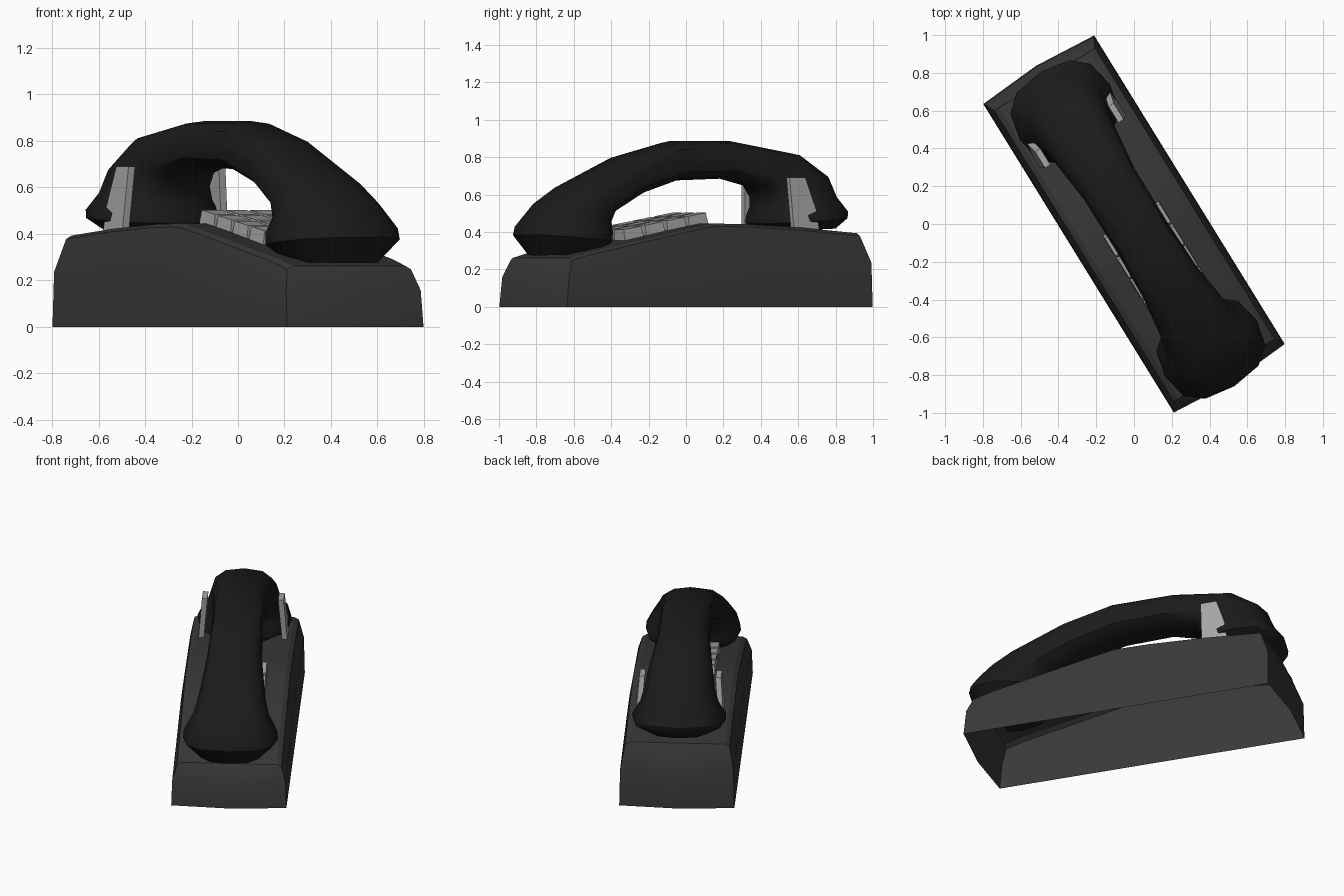
import bpy, bmesh, math
from mathutils import Matrix, Vector

if "Cube" in bpy.data.objects:
    bpy.data.objects.remove(bpy.data.objects["Cube"])

TURN = Matrix.Rotation(math.radians(31.7), 4, 'Z')   # whole phone stands diagonally


def material(name, v, b=0.0):
    m = bpy.data.materials.new(name)
    m.diffuse_color = (v, v, v + b, 1)
    m.use_nodes = True
    m.node_tree.nodes["Principled BSDF"].inputs["Base Color"].default_value = m.diffuse_color
    return m


BODY = material("dark_grey", 0.04)
BLACK = material("black", 0.011)
LIGHT = material("light_grey", 0.38, 0.02)


def finish(bm, name, mat, smooth=0):
    bmesh.ops.recalc_face_normals(bm, faces=bm.faces)
    bm.transform(TURN)
    me = bpy.data.meshes.new(name)
    bm.to_mesh(me)
    bm.free()
    me.materials.append(mat)
    ob = bpy.data.objects.new(name, me)
    bpy.context.collection.objects.link(ob)
    if smooth:
        bpy.ops.object.select_all(action='DESELECT')
        ob.select_set(True)
        bpy.context.view_layer.objects.active = ob
        bpy.ops.object.shade_smooth_by_angle(angle=math.radians(smooth))
    return ob


# Body: cross-sections lofted front to back, open underneath
# (y at base, y at shoulder, y at top, height)
stations = [(-.96, -.945, -.91, .262), (-.80, -.80, -.80, .292), (-.42, -.42, -.42, .368),
            (-.20, -.20, -.20, .412), (-.02, -.02, -.02, .445), (.20, .20, .20, .442),
            (.55, .55, .55, .423), (.96, .955, .90, .393)]
bm = bmesh.new()
rows = []
for yb, ym, yt, h in stations:
    half = [(.345, yb, 0), (.34, ym, h * .6), (.313, yt, h - .015), (.285, yt, h)]
    pts = [(-x, y, z) for x, y, z in half] + [(0, yt, h)] + half[::-1]
    rows.append([bm.verts.new(p) for p in pts])
for a, b in zip(rows, rows[1:]):
    for i in range(8):
        bm.faces.new((a[i], a[i + 1], b[i + 1], b[i]))
# slightly bulging end walls
for row, (yb, ym, yt, h), s in ((rows[0], stations[0], -1), (rows[-1], stations[-1], 1)):
    mid = [bm.verts.new((0, yb + s * .025, 0)), bm.verts.new((0, ym + s * .025, h * .6)),
           bm.verts.new((0, yt + s * .02, h - .015)), row[4]]
    for k in range(3):
        bm.faces.new((row[k], row[k + 1], mid[k + 1], mid[k]))
        bm.faces.new((row[8 - k], row[7 - k], mid[k + 1], mid[k]))
finish(bm, "body", BODY, 25)

# Handset: twelve-sided rings swept from mouth cup over the grip to ear cup
# (outer y, outer z, inner y, inner z, half width)
rings = [(-.94, .275, -.60, .285, .19), (-1.01, .385, -.54, .345, .285),
         (-1.0, .43, -.535, .40, .28), (-.90, .555, -.53, .45, .225),
         (-.765, .645, -.50, .505, .20), (-.42, .807, -.32, .60, .165),
         (-.11, .885, -.08, .675, .155), (.28, .885, .22, .685, .157),
         (.66, .82, .41, .64, .19), (.84, .70, .455, .58, .21),
         (.885, .59, .46, .53, .235), (.945, .51, .45, .48, .28),
         (.94, .475, .45, .445, .28), (.89, .42, .49, .405, .20)]
N = 12


def squash(v):
    return math.copysign(abs(v) ** .78, v)


bm = bmesh.new()
loops = []
for oy, oz, iy, iz, w in rings:
    outer, inner = Vector((0, oy, oz)), Vector((0, iy, iz))
    c, d = (outer + inner) / 2, (outer - inner) / 2
    loop = []
    for k in range(N):
        t = 2 * math.pi * (k + .0) / N
        loop.append(bm.verts.new(c + d * squash(math.sin(t)) + Vector((w * squash(math.cos(t)), 0, 0))))
    loops.append(loop)
for a, b in zip(loops, loops[1:]):
    for k in range(N):
        j = (k + 1) % N
        bm.faces.new((a[k], a[j], b[j], b[k]))
bm.faces.new(loops[0])
bm.faces.new(loops[-1])
finish(bm, "handset", BLACK, 40)

# Cradle prongs: tapered plates leaning slightly inwards
outline = [(.515, .40), (.675, .40), (.655, .53), (.60, .69), (.50, .69)]
for side, name in ((-1, "left_prong"), (1, "right_prong")):
    bm = bmesh.new()
    sheets = [[bm.verts.new((side * (x - (z - .4) * .08), y, z)) for y, z in outline]
              for x in (.235, .268)]
    for s in sheets:
        bm.faces.new(s)
    for k in range(5):
        j = (k + 1) % 5
        bm.faces.new((sheets[0][k], sheets[0][j], sheets[1][j], sheets[1][k]))
    finish(bm, name, LIGHT)

# Keypad: three by four tapered keys following the slope
bm = bmesh.new()
slope = math.atan(.175)
for r in range(4):
    for c in range(3):
        y = -.03 - r * .135
        key = bmesh.ops.create_cube(bm, size=1)["verts"]
        for v in key:
            k = .9 if v.co.z > 0 else 1
            v.co = Vector((v.co.x * .112 * k, v.co.y * .125 * k, v.co.z * .09))
        place = Matrix.Translation((( c - 1) * .122, y, .449 + (y + .03) * .175)) @ Matrix.Rotation(slope, 4, 'X')
        bmesh.ops.transform(bm, matrix=place, verts=key)
finish(bm, "keypad", LIGHT)
